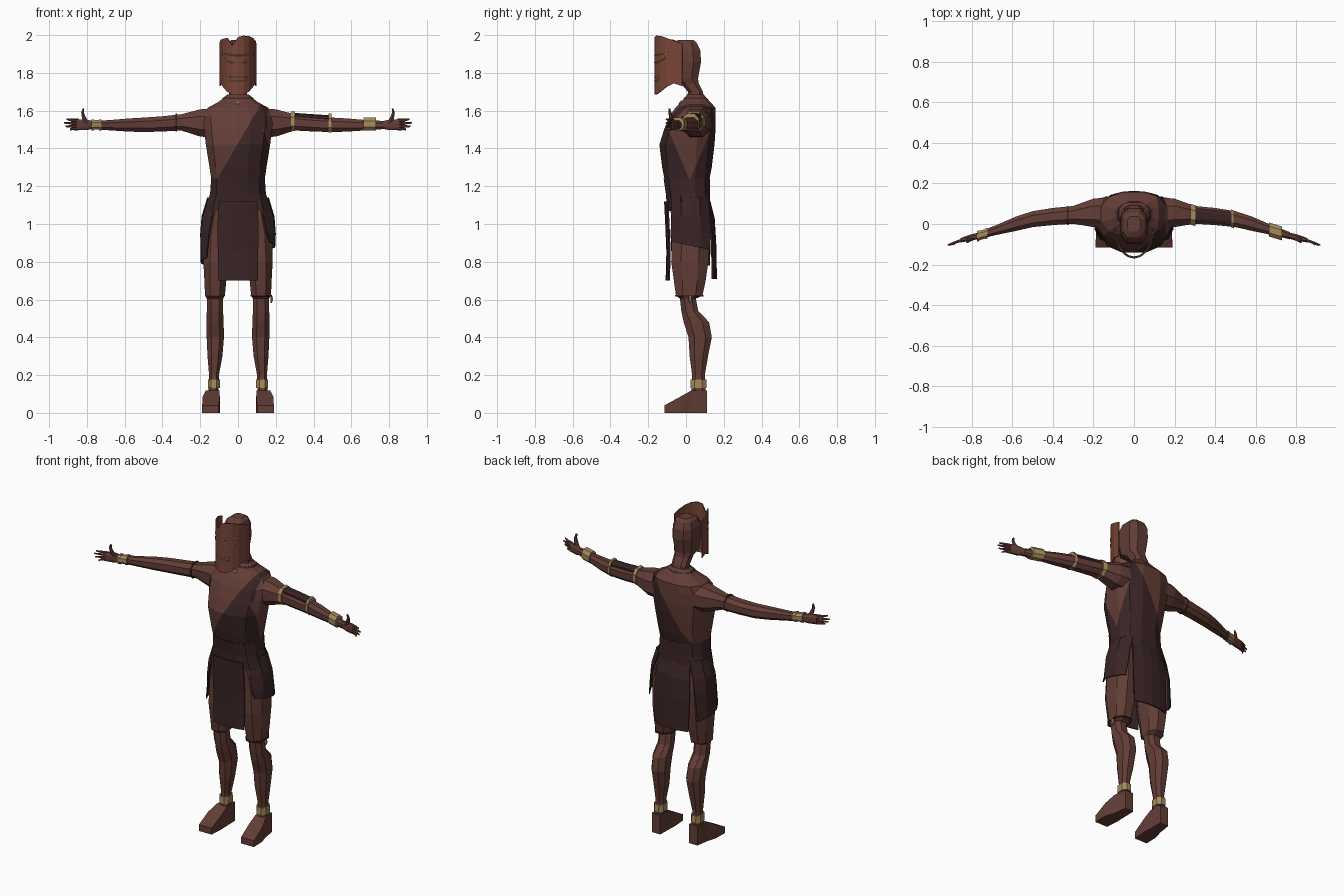
import bpy, bmesh, math
from mathutils import Vector

cube = bpy.data.objects.get("Cube")
if cube:
    bpy.data.objects.remove(cube, do_unlink=True)


def material(name, rgb):
    m = bpy.data.materials.new(name)
    m.use_nodes = True
    m.diffuse_color = (*rgb, 1)
    m.node_tree.nodes["Principled BSDF"].inputs["Base Color"].default_value = (*rgb, 1)
    return m


SKIN = material("brown skin", (.125, .047, .037))
CLOTH = material("dark cloth", (.042, .018, .019))
GOLD = material("dull gold", (.38, .26, .11))
MASK = material("red brown mask", (.19, .06, .04))


def finish(bm, name, *mats):
    bmesh.ops.recalc_face_normals(bm, faces=bm.faces)
    me = bpy.data.meshes.new(name)
    bm.to_mesh(me)
    bm.free()
    for m in mats:
        me.materials.append(m)
    ob = bpy.data.objects.new(name, me)
    bpy.context.collection.objects.link(ob)
    return ob


def loft_mesh(rings, axis="z", n=8, p=.85, s=1):
    """Rings are (position on axis, centre a, centre b, radius a, radius b)."""
    bm, rows = bmesh.new(), []
    for t, ca, cb, ra, rb in rings:
        row = []
        for i in range(n):
            an = 2 * math.pi * (i + .5) / n
            c, d = math.cos(an), math.sin(an)
            a = ca + ra * math.copysign(abs(c) ** p, c)
            b = cb + rb * math.copysign(abs(d) ** p, d)
            x, y, z = {"z": (a, b, t), "x": (t, a, b), "y": (a, t, b)}[axis]
            row.append(bm.verts.new((s * x, y, z)))
        rows.append(row)
    for r, q in zip(rows, rows[1:]):
        for i in range(n):
            j = (i + 1) % n
            bm.faces.new((r[i], r[j], q[j], q[i]))
    bm.faces.new(rows[0])
    bm.faces.new(rows[-1])
    return bm


def loft(name, rings, mat, **kw):
    return finish(loft_mesh(rings, **kw), name, mat)


def sheet(name, rows, mat, thick=.006):
    """Thin sheet through a grid of points."""
    bm = bmesh.new()
    vs = [[bm.verts.new(c) for c in row] for row in rows]
    for r, q in zip(vs, vs[1:]):
        for i in range(len(r) - 1):
            bm.faces.new((r[i], r[i + 1], q[i + 1], q[i]))
    ob = finish(bm, name, mat)
    mod = ob.modifiers.new("thickness", "SOLIDIFY")
    mod.thickness, mod.offset = thick, 0
    return ob


# Torso, cut along the edges of the shoulder sash
bm = loft_mesh([(1.08, 0, .015, .16, .11), (1.2, 0, .005, .14, .115), (1.3, 0, .005, .155, .135),
                (1.42, 0, .005, .175, .15), (1.5, 0, .02, .185, .14), (1.57, 0, .035, .19, .125),
                (1.615, 0, .05, .165, .11), (1.65, 0, .052, .1, .075), (1.685, 0, .05, .06, .045)],
               n=12, p=.8)
diagonal = (Vector((-.12, 0, 1.22)), Vector((1, 0, -.58)))
flank_front = (Vector((0, .02, 1.23)), Vector((0, 1, .42)))
flank_back = (Vector((0, .02, 1.23)), Vector((0, -1, .42)))
strap = (Vector((.155, 0, 0)), Vector((1, 0, 0)))
belt = (Vector((0, 0, 1.22)), Vector((0, 0, 1)))
cuts = (diagonal, flank_front, flank_back, strap, belt)
for co, no in cuts:
    bmesh.ops.bisect_plane(bm, geom=bm.verts[:] + bm.edges[:] + bm.faces[:], dist=1e-5,
                           plane_co=co, plane_no=no)
for f in bm.faces:
    c = f.calc_center_median()
    d, ff, fb, st, be = [(c - co).dot(no) > 0 for co, no in cuts]
    bare_flank = c.x > .05 and ff and fb and (c.z < 1.5 or st)
    f.material_index = int(not be or (d and not bare_flank and not (st and c.z > 1.5)))
finish(bm, "torso", SKIN, CLOTH)
loft("waist_sash", [(1.07, 0, .015, .18, .118), (1.16, 0, .01, .152, .12),
                    (1.24, 0, .004, .146, .126)], CLOTH, n=12, p=.8)

# Neck, head, cord and pendant
loft("head", [(1.64, 0, .05, .058, .05), (1.7, 0, .05, .05, .042), (1.745, 0, .02, .052, .05),
              (1.77, 0, -.01, .06, .078), (1.86, 0, -.008, .07, .093),
              (1.92, 0, -.008, .068, .088), (1.96, 0, -.005, .055, .065),
              (1.975, 0, .0, .035, .04)], SKIN, p=.7)
loft("neck_cord", [(1.662, 0, .05, .088, .066), (1.67, 0, .05, .08, .06)], CLOTH, n=12)
loft("pendant", [(1.625, 0, -.035, .004, .006), (1.64, 0, -.03, .009, .008),
                 (1.655, 0, -.02, .004, .006)], GOLD, n=6)

# Curved mask with a ragged top edge
HALF, DEPTH = .095, .143


def mask_y(x):
    return -.02 - DEPTH * math.sqrt(max(0, 1 - (x / HALF) ** 2))


tops = (1.96, 1.975, 1.98, 1.985, 1.945, 1.99, 1.997, 1.995, 1.985, 1.97, 1.955)
lows = (1.73, 1.745, 1.725, 1.7, 1.685, 1.685)
lows += lows[-2::-1]
columns = []
for i, (hi, lo) in enumerate(zip(tops, lows)):
    x = HALF * math.sin(math.pi * (i / 10 - .5))
    columns.append([(x, mask_y(x), lo + (hi - lo) * k / 4) for k in range(5)])
sheet("mask", columns, MASK)


def mask_outline(name, half, upper, lower):
    """Gold outline on the mask between two heights given across its width."""
    steps = [k / 8 - 1 for k in range(17)]
    pts = [(half * u, upper(u)) for u in steps]
    pts += [(half * u * .93, lower(u)) for u in reversed(steps)]
    cu = bpy.data.curves.new(name, "CURVE")
    cu.dimensions, cu.bevel_depth, cu.bevel_resolution = "3D", .0035, 0
    sp = cu.splines.new("POLY")
    sp.points.add(len(pts) - 1)
    sp.use_cyclic_u = True
    for q, (x, z) in zip(sp.points, pts):
        q.co = (x, mask_y(x) - .003, z, 1)
    cu.materials.append(GOLD)
    bpy.context.collection.objects.link(bpy.data.objects.new(name, cu))


mask_outline("eye_slot", .08, lambda u: 1.893 + .013 * u * u, lambda u: 1.855 + .02 * u ** 4)
mask_outline("mouth_slot", .045, lambda u: 1.778, lambda u: 1.76)

# Skirt panels
for name, prof in (("front_panel", ((1.12, -.112, .1), (1, -.106, .108), (.85, -.1, .106), (.7, -.104, .105))),
                   ("back_panel", ((1.12, .125, .1), (1.03, .148, .115), (.9, .156, .12), (.71, .16, .115)))):
    sheet(name, [[(w * u, y + (.015 * u * u if y < 0 else -.02 * u * u), z)
                  for u in (-1, -.5, 0, .5, 1)] for z, y, w in prof], CLOTH, .008)

for s, side, drop in ((1, "left", .885), (-1, "right", .8)):
    sheet(side + "_hip_panel",
          [[(s * (x - e * abs(u) ** 3), .025 + w * u, z - (.02 * u if last else 0))
            for u in (-1, -.5, 0, .5, 1)]
           for z, x, e, w, last in ((1.14, .16, .055, .09, 0), (1.04, .19, .055, .1, 0),
                                    (.95, .197, .045, .105, 0), (drop, .196, .03, .1, 1))], CLOTH)

    # Legs and feet
    loft(side + "_leg", [(1.12, .08, .01, .075, .1), (.95, .105, .025, .083, .108),
                         (.8, .118, .02, .07, .105), (.7, .12, .02, .062, .09),
                         (.62, .122, .017, .056, .075), (.605, .122, .01, .046, .045),
                         (.54, .122, .02, .046, .048), (.48, .122, .055, .049, .072),
                         (.4, .12, .075, .049, .066), (.3, .122, .068, .042, .052),
                         (.2, .127, .066, .028, .036), (.1, .13, .066, .029, .04)], SKIN, s=s)
    loft(side + "_foot", [(-.115, .146, .02, .044, .02), (-.03, .142, .043, .046, .043),
                          (.03, .134, .06, .036, .06), (.112, .129, .06, .029, .06)],
         SKIN, axis="y", n=4, p=.02, s=s)
    loft(side + "_ankle_band", [(.132, .128, .066, .034, .046), (.178, .128, .066, .034, .044)],
         GOLD, s=s)

    # Arms and hands
    loft(side + "_arm", [(.1, .05, 1.535, .09, .085), (.2, .055, 1.535, .075, .077),
                         (.3, .045, 1.538, .047, .046), (.4, .037, 1.53, .045, .043),
                         (.5, .024, 1.525, .042, .041), (.58, .002, 1.524, .038, .037),
                         (.68, -.03, 1.523, .026, .029), (.77, -.058, 1.524, .019, .023)],
         SKIN, axis="x", s=s)
    loft(side + "_palm", [(.76, -.056, 1.524, .016, .02), (.8, -.066, 1.525, .017, .03),
                          (.855, -.08, 1.526, .012, .031)], SKIN, axis="x", s=s)
    for i, (z, tip) in enumerate(((1.504, .89), (1.518, .912), (1.534, .92), (1.55, .908))):
        loft(f"{side}_finger_{i + 1}", [(.845, -.078, z, .009, .008), (.88, -.09, z, .008, .0075),
                                        (tip, -.104, z + (z - 1.526) * .2, .004, .004)],
             SKIN, axis="x", n=6, s=s)
    loft(side + "_thumb", [(1.53, .8, -.07, .02, .012), (1.565, .816, -.08, .012, .01),
                           (1.59, .823, -.085, .008, .008), (1.612, .818, -.088, .005, .005)],
         SKIN, n=6, s=s)


def arm_band(name, x0, x1, y, z, ry, rz, mat, s=1):
    loft(name, [(x0, y, z, ry, rz), (x1, y - (x1 - x0) * .3, z, ry, rz)], mat, axis="x", s=s)


# Arm jewellery and left arm guard
arm_band("left_upper_band", .28, .303, .048, 1.543, .055, .055, GOLD)
arm_band("left_elbow_band", .478, .494, .028, 1.535, .047, .053, GOLD)
arm_band("left_wrist_cuff", .665, .73, -.027, 1.529, .037, .036, GOLD)
loft("left_arm_guard", [(.3, .045, 1.575, .036, .014), (.4, .037, 1.568, .034, .014),
                        (.48, .027, 1.563, .034, .014)], CLOTH, axis="x")
arm_band("right_upper_cord", .322, .33, .043, 1.537, .05, .05, CLOTH, -1)
for x in (.722, .762):
    arm_band("right_wrist_band", x, x + .014, -.045 - (x - .722) * .3, 1.525, .028, .031, GOLD, -1)
arm_band("right_wrist_core", .73, .768, -.047, 1.525, .025, .027, GOLD, -1)

# Left knee cord and charm
loft("left_knee_cord", [(.617, .122, .017, .061, .08), (.625, .122, .017, .061, .08)], CLOTH)
loft("left_knee_charm", [(.582, .176, .022, .004, .004), (.6, .178, .022, .008, .01),
                         (.618, .178, .022, .006, .006)], GOLD, n=6)
